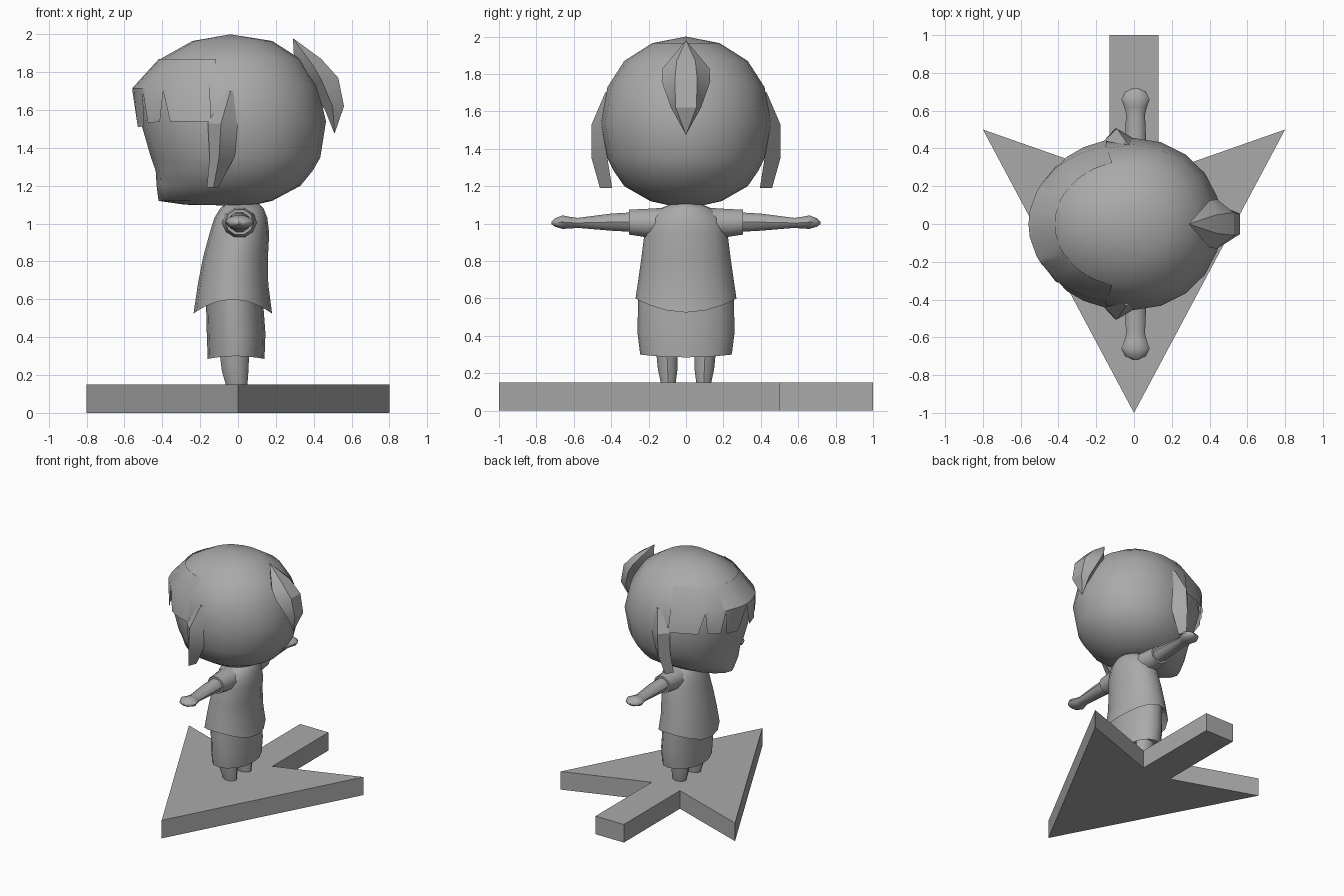
import bpy, bmesh, math

if "Cube" in bpy.data.objects:
    bpy.data.objects.remove(bpy.data.objects["Cube"])

grey = bpy.data.materials.new("plain_grey")
grey.diffuse_color = (0.4, 0.4, 0.4, 1)
grey.use_nodes = True
grey.node_tree.nodes["Principled BSDF"].inputs["Base Color"].default_value = grey.diffuse_color


def finish(name, bm, angle=40, recalc=True):
    bmesh.ops.remove_doubles(bm, verts=bm.verts, dist=0.0005)
    if recalc:
        bmesh.ops.recalc_face_normals(bm, faces=bm.faces)
    me = bpy.data.meshes.new(name)
    bm.to_mesh(me)
    bm.free()
    me.materials.append(grey)
    ob = bpy.data.objects.new(name, me)
    bpy.context.collection.objects.link(ob)
    bpy.ops.object.select_all(action='DESELECT')
    ob.select_set(True)
    bpy.context.view_layer.objects.active = ob
    if angle:
        bpy.ops.object.shade_smooth_by_angle(angle=math.radians(angle))
    return ob


def loft(name, rings, angle=40, caps=(True, True)):
    """Skin a list of equal-length rings of points."""
    bm = bmesh.new()
    vs = [[bm.verts.new(p) for p in r] for r in rings]
    n = len(vs[0])
    for a, b in zip(vs, vs[1:]):
        for i in range(n):
            j = (i + 1) % n
            bm.faces.new((a[i], a[j], b[j], b[i]))
    if caps[0]:
        bm.faces.new(vs[0][::-1])
    if caps[1]:
        bm.faces.new(vs[-1])
    return finish(name, bm, angle)


def oval(z, x0, x1, hy, n=16, cy=0.0, dip=0.0):
    """Horizontal oval; dip lowers the front and back of the ring."""
    cx, rx = (x0 + x1) / 2, (x1 - x0) / 2
    return [(cx + rx * math.cos(t), cy + hy * math.sin(t), z - dip * math.cos(t) ** 2)
            for t in (2 * math.pi * i / n for i in range(n))]


# Arrow-shaped base
outline = [(0, -1), (0.8, 0.5), (0.13, 0.265), (0.13, 1),
           (-0.13, 1), (-0.13, 0.265), (-0.8, 0.5)]
loft("arrow_base", [[(x, y, z) for x, y in outline] for z in (0, 0.15)], angle=0)

# Legs
for side, s in (("left", -1), ("right", 1)):
    loft(side + "_leg", [oval(0.15, -0.065, 0.05, 0.042, 10, s * 0.095),
                         oval(0.22, -0.085, 0.055, 0.055, 10, s * 0.098),
                         oval(0.34, -0.10, 0.06, 0.062, 10, s * 0.103)])

# Skirt with a recessed underside
loft("skirt", [oval(0.34, -0.13, 0.11, 0.22), oval(0.30, -0.16, 0.14, 0.245, dip=0.015),
               oval(0.42, -0.165, 0.145, 0.26), oval(0.62, -0.17, 0.13, 0.255)])

# Shirt with a curved hem
loft("shirt", [oval(0.62, -0.17, 0.13, 0.25), oval(0.60, -0.235, 0.18, 0.27, dip=0.075),
               oval(0.70, -0.212, 0.16, 0.255, dip=0.02), oval(0.82, -0.185, 0.158, 0.238),
               oval(0.95, -0.15, 0.165, 0.222), oval(1.03, -0.125, 0.155, 0.20),
               oval(1.08, -0.095, 0.135, 0.14), oval(1.105, -0.065, 0.11, 0.08)])
loft("neck", [oval(1.06, -0.05, 0.07, 0.06, 10), oval(1.18, -0.05, 0.07, 0.06, 10)])

# Sleeves, arms and hands: rows of (y, half x, half z, centre z)
sleeve = [(0.10, 0.10, 0.085, 1.005), (0.21, 0.085, 0.08, 1.003),
          (0.305, 0.075, 0.07, 1.008), (0.305, 0.06, 0.055, 1.008)]
arm = [(0.25, 0.06, 0.057, 1.008), (0.40, 0.058, 0.048, 1.008), (0.58, 0.05, 0.028, 1.004),
       (0.62, 0.06, 0.033, 1.005), (0.66, 0.075, 0.038, 1.008), (0.70, 0.055, 0.024, 1.006),
       (0.72, 0.012, 0.006, 1.004)]
for side, s in (("left", -1), ("right", 1)):
    for part, rows in (("sleeve", sleeve), ("arm", arm)):
        loft(side + "_" + part,
             [[(0.008 + rx * math.cos(t), s * y, cz + rz * math.sin(t))
               for t in (2 * math.pi * i / 10 for i in range(10))]
              for y, rx, rz, cz in rows])

# Head: rows of (z, back reach, half width, front reach)
head = [(1.095, 0.0, 0.0, 0.0), (1.10, 0.09, 0.10, 0.28), (1.12, 0.18, 0.19, 0.42),
        (1.20, 0.33, 0.33, 0.43), (1.28, 0.395, 0.385, 0.435), (1.35, 0.435, 0.42, 0.46),
        (1.54, 0.465, 0.455, 0.515), (1.73, 0.42, 0.42, 0.53), (1.87, 0.33, 0.33, 0.41),
        (1.965, 0.18, 0.18, 0.24), (2.0, -0.04, 0.0, 0.04)]


def on_head(phi, z, off=0.0):
    """Point on the head at angle phi from the face direction."""
    for a, b in zip(head, head[1:]):
        if z <= b[0]:
            break
    k = (z - a[0]) / (b[0] - a[0])
    back, half, front = (a[i] + (b[i] - a[i]) * k for i in (1, 2, 3))
    c, s = math.cos(phi), math.sin(phi)
    reach = front if c > 0 else back
    return (-(reach + off) * c, (half + off) * s, z)


tau = 2 * math.pi
rings = [[on_head(tau * i / 20, r[0]) for i in range(20)] for r in head[:-1]]
rings.append([(-0.04, 0, 2.0)] * 20)
loft("head", rings, angle=50, caps=(False, False))

# Fringe with notches: (angle from the front, bottom height)
teeth = [(0, 1.70), (9, 1.51), (22, 1.515), (25, 1.70), (28, 1.53), (40, 1.54),
         (44, 1.70), (48, 1.54), (60, 1.54), (74, 1.54)]
teeth = [(-p, z) for p, z in teeth[:0:-1]] + teeth
bm = bmesh.new()
cols = []
for p, zb in teeth:
    f = math.radians(p)
    off = 0.03 - 0.022 * (abs(p) / 74) ** 2
    cols.append([bm.verts.new(on_head(f, z, o))
                 for z, o in ((1.87, 0.008), (1.715, off), (zb, off))])
for a, b in zip(cols, cols[1:]):
    for i in (0, 1):
        bm.faces.new((a[i], b[i], b[i + 1], a[i + 1]))
bmesh.ops.reverse_faces(bm, faces=bm.faces)
if sum(f.normal.x for f in bm.faces if not f.normal_update()) > 0:
    bmesh.ops.reverse_faces(bm, faces=bm.faces)
finish("fringe", bm, 40, recalc=False)

# Side locks: rows of (z, front x, ridge x, back x, inner y, ridge y)
lock = [(1.70, -0.06, -0.04, -0.02, 0.42, 0.432), (1.53, -0.16, -0.09, 0.02, 0.44, 0.505),
        (1.35, -0.15, -0.10, -0.02, 0.42, 0.505), (1.19, -0.165, -0.13, -0.105, 0.395, 0.46)]
for side, s in (("left", -1), ("right", 1)):
    loft(side + "_side_lock",
         [[(xa, s * yi, z), (xm, s * yo, z), (xb, s * yi, z)]
          for z, xa, xm, xb, yi, yo in lock], angle=30)

# Hair tuft at the back: (outer x, z, half), (side x, z, half), (inner x, z)
tuft = [((0.44, 1.87, 0.05), (0.40, 1.83, 0.125), (0.30, 1.80)),
        ((0.53, 1.77, 0.06), (0.44, 1.76, 0.13), (0.37, 1.72)),
        ((0.56, 1.62, 0.055), (0.50, 1.62, 0.08), (0.46, 1.60))]
rings = [[(0.29, 0, 1.98)] * 5]
for (ox, oz, oh), (sx, sz, sh), (ix, iz) in tuft:
    rings.append([(ox, -oh, oz), (ox, oh, oz), (sx, sh, sz), (ix, 0, iz), (sx, -sh, sz)])
rings.append([(0.51, 0, 1.475)] * 5)
loft("hair_tuft", rings, angle=30, caps=(False, False))
